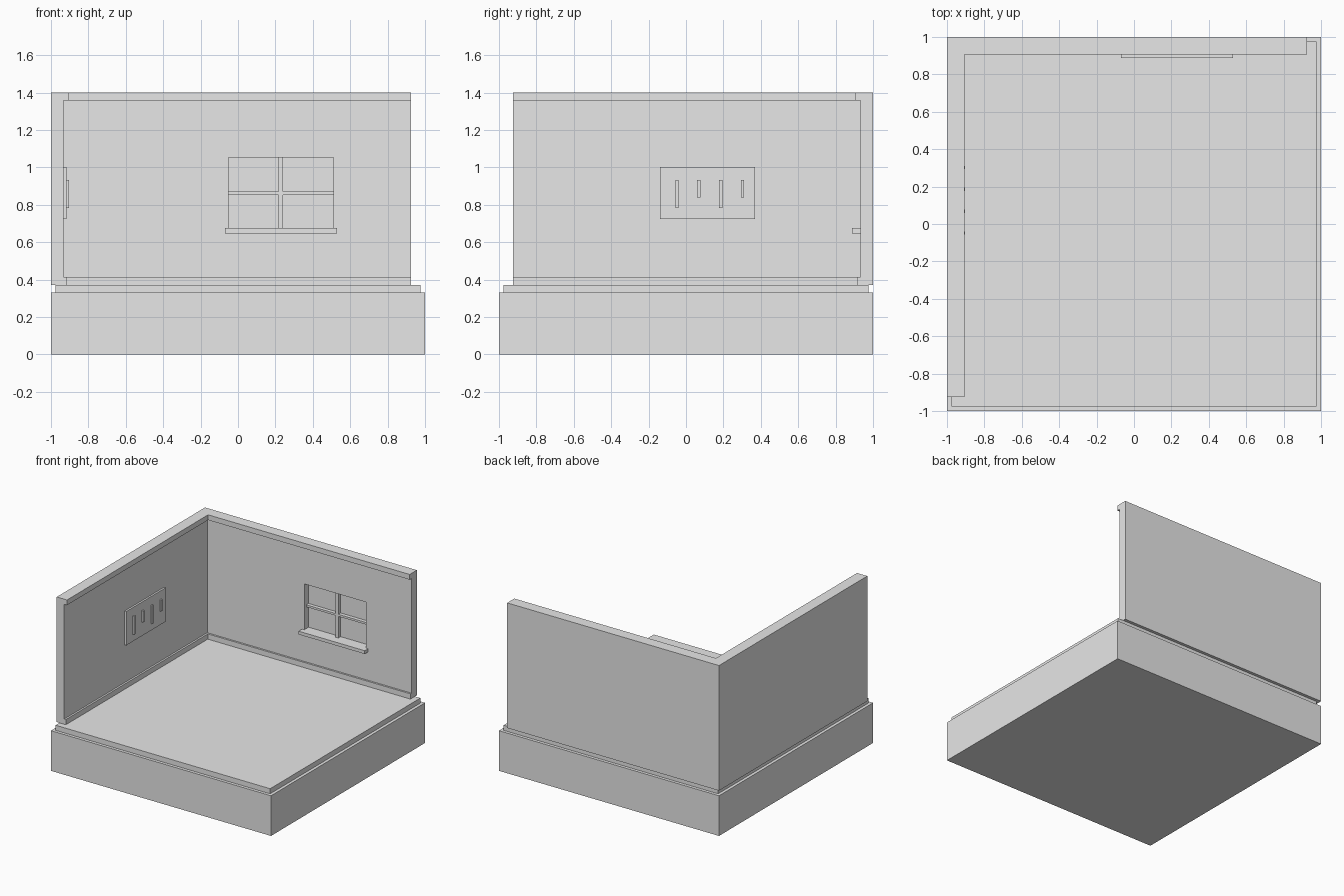
import bpy, bmesh

cube = bpy.data.objects.get("Cube")
if cube:
    bpy.data.objects.remove(cube, do_unlink=True)

GREY = (0.8, 0.8, 0.8, 1)
grey = bpy.data.materials.new("plain_grey")
grey.use_nodes = True
grey.diffuse_color = GREY
grey.node_tree.nodes["Principled BSDF"].inputs["Base Color"].default_value = GREY


def prism(name, outline, z0, z1):
    """Extrude a flat outline upwards into a closed solid."""
    bm = bmesh.new()
    face = bm.faces.new([bm.verts.new((x, y, z0)) for x, y in outline])
    top = bmesh.ops.extrude_face_region(bm, geom=[face])["geom"]
    bmesh.ops.translate(bm, vec=(0, 0, z1 - z0),
                        verts=[v for v in top if isinstance(v, bmesh.types.BMVert)])
    bmesh.ops.recalc_face_normals(bm, faces=bm.faces)
    mesh = bpy.data.meshes.new(name)
    bm.to_mesh(mesh)
    bm.free()
    mesh.materials.append(grey)
    obj = bpy.data.objects.new(name, mesh)
    bpy.context.collection.objects.link(obj)
    return obj


def box(name, x, y, z):
    return prism(name, [(x[0], y[0]), (x[1], y[0]), (x[1], y[1]), (x[0], y[1])], *z)


def corner(name, outer, inner, z0, z1):
    """L-shaped run along the back and right side, between two distances."""
    return prism(name, [(-outer, -END), (-inner, -END), (-inner, inner),
                        (END, inner), (END, outer), (-outer, outer)], z0, z1)


END, WALL = 0.925, 0.932
FLOOR, TOP = 0.372, 1.4

# Plinth and floor
box("plinth", (-1, 1), (-1, 1), (0, 0.33))
box("floor", (-0.975, 0.975), (-0.975, 0.975), (0.33, FLOOR))

# Walls with skirting and top moulding
walls = corner("walls", 1, WALL, FLOOR, TOP)
corner("skirting_board", WALL, 0.917, FLOOR, 0.415)
corner("top_moulding", WALL, 0.907, 1.357, TOP)

# Window recess cut into the back wall
win_x, win_z, pane = (-0.05, 0.51), (0.675, 1.052), 0.988
cutter = box("window_cutter", win_x, (0.88, pane), win_z)
cut = walls.modifiers.new("window_recess", "BOOLEAN")
cut.operation = "DIFFERENCE"
cut.solver = "EXACT"
cut.object = cutter
cutter.hide_render = True
cutter.hide_set(True)
bpy.context.view_layer.objects.active = walls
bpy.ops.object.modifier_apply(modifier=cut.name)
bpy.data.objects.remove(cutter, do_unlink=True)

# Window bars and sill
bar_y = (0.958, pane)
box("window_upright_bar", (0.217, 0.241), bar_y, win_z)
box("window_cross_bar", win_x, bar_y, (0.853, 0.87))
box("window_sill", (-0.07, 0.53), (0.888, WALL), (0.648, win_z[0]))

# Wall rack with alternating long and short pegs
box("rack_board", (-WALL, -0.917), (-0.14, 0.37), (0.725, 1.003))
for i in range(4):
    y = -0.057 + 0.117 * i
    bottom = 0.84 if i % 2 else 0.783
    box(f"rack_strip_{i + 1}", (-0.917, -0.904), (y, y + 0.017), (bottom, 0.933))
